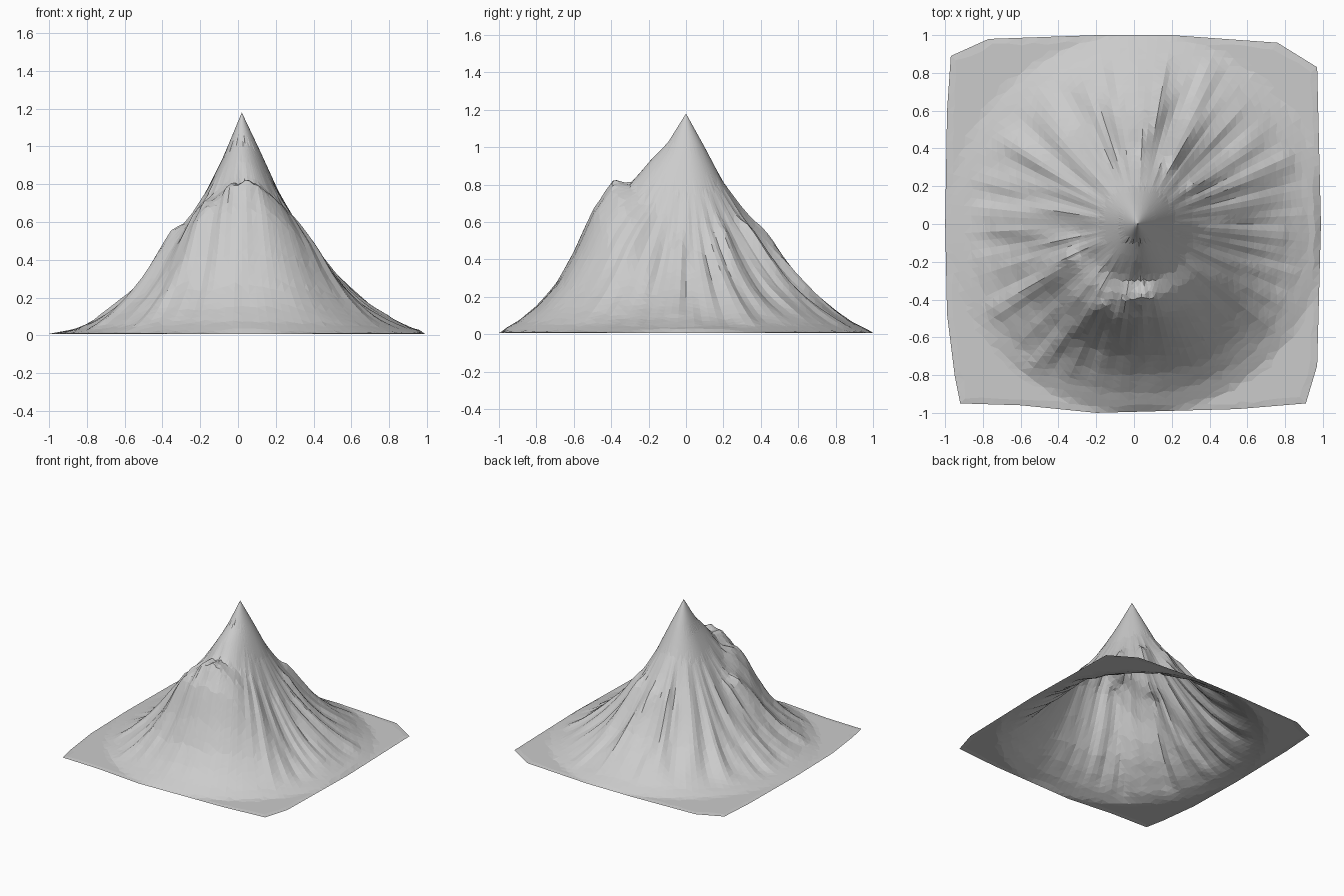
import bpy, bmesh, math, random
from mathutils import Vector, noise

if "Cube" in bpy.data.objects:
    bpy.data.objects.remove(bpy.data.objects["Cube"])

random.seed(4)
PEAK = Vector((0.02, 0.0))
SEGS, RINGS = 120, 30

# Slope profiles: heights at distance 0, 0.1, 0.2 ... from the summit
EAST = [1.18, 0.97, 0.75, 0.58, 0.43, 0.32, 0.23, 0.155, 0.09, 0.04, 0.012]
NORTH = [1.18, 1.0, 0.81, 0.67, 0.55, 0.42, 0.30, 0.21, 0.13, 0.06, 0.012]
WEST = [1.18, 0.94, 0.74, 0.58, 0.44, 0.32, 0.21, 0.13, 0.07, 0.03, 0.012]
SOUTH = [1.18, 1.02, 0.92, 0.81, 0.80, 0.68, 0.46, 0.28, 0.16, 0.07, 0.012]

# Outline of the base sheet, counter-clockwise
OUTLINE = [(0.99, 0), (0.97, 0.83), (0.76, 0.96), (0.2, 1), (-0.2, 1), (-0.77, 0.98),
           (-0.97, 0.89), (-0.99, 0.6), (-1, 0), (-0.99, -0.48), (-0.95, -0.8),
           (-0.92, -0.95), (-0.6, -0.96), (-0.2, -1), (0.55, -0.98), (0.91, -0.95),
           (0.97, -0.75)]

# Main rock spurs: start, end, height
SPURS = [((-0.35, -0.18), (-0.72, -0.46), 0.06), ((-0.17, -0.43), (-0.5, -0.73), 0.05),
         ((0.33, 0.2), (0.8, 0.33), 0.04), ((0.2, 0.35), (0.4, 0.82), 0.04),
         ((0.02, 0.42), (0.25, 0.75), 0.03), ((-0.35, -0.08), (-0.7, -0.04), 0.03),
         ((0.42, -0.05), (0.78, -0.06), 0.03), ((-0.14, 0.4), (-0.26, 0.7), 0.03)]


def sample(table, r):
    t = min(r * 10, len(table) - 1.001)
    i = int(t)
    return table[i] + (table[i + 1] - table[i]) * (t - i)


def edge_distance(d):
    best = 9
    for a, b in zip(OUTLINE, OUTLINE[1:] + OUTLINE[:1]):
        a = Vector(a) - PEAK
        e = Vector(b) - PEAK - a
        den = d.x * e.y - d.y * e.x
        if abs(den) > 1e-9:
            t = (a.x * e.y - a.y * e.x) / den
            u = (a.x * d.y - a.y * d.x) / den
            if t > 0 and -1e-6 <= u <= 1 + 1e-6:
                best = min(best, t)
    return best


def spur_height(p):
    z = 0
    for a, b, h in SPURS:
        a, b = Vector(a), Vector(b)
        e = b - a
        t = max(0, min(1, (p - a).dot(e) / e.length_squared))
        z += h * (1 - 0.6 * t) * math.exp(-((p - a - e * t).length / 0.045) ** 2)
    return z


def height(p):
    v = p - PEAK
    r = v.length
    if r < 1e-6:
        return 1.18
    c, s = v.x / r, v.y / r
    z = c * c * sample(EAST if c > 0 else WEST, r) + s * s * sample(NORTH if s > 0 else SOUTH, r)
    # Erosion gullies on the middle slopes, fading out on the smooth front face
    band = max(0, 1 - ((r - 0.55) / 0.36) ** 2)
    ang = math.atan2(s, c)
    smooth_face = math.exp(-((ang + 1.15) / 0.5) ** 2)
    n = noise.noise(Vector((c * 4.5, s * 4.5, r * 1.6)))
    fine = noise.noise(Vector((c * 9, s * 9, r * 2.5 + 5)))
    z -= band * (1 - 0.8 * smooth_face) * (0.012 + 0.05 * n + 0.035 * fine)
    # Secondary summit on the front shoulder
    z += 0.035 * math.exp(-((p - Vector((0.05, -0.38))).length / 0.06) ** 2)
    return max(0.006, z + spur_height(p))


# Mountain: open radial sheet from the summit to the base outline
bm = bmesh.new()
top = bm.verts.new((PEAK.x, PEAK.y, 1.18))
rings = []
dirs = [Vector((math.cos(2 * math.pi * i / SEGS), math.sin(2 * math.pi * i / SEGS)))
        for i in range(SEGS)]
# Snap the nearest rays to the outline corners
for q in OUTLINE:
    d = (Vector(q) - PEAK).normalized()
    dirs[max(range(SEGS), key=lambda i: dirs[i].dot(d))] = d
reach = [edge_distance(d) for d in dirs]
for k in range(1, RINGS + 1):
    ring = []
    for d, far in zip(dirs, reach):
        f = k / RINGS
        if 2 < k < RINGS:
            f += random.uniform(-0.25, 0.25) / RINGS
        p = PEAK + d * far * f
        z = height(p) if k < RINGS else 0.008
        ring.append(bm.verts.new((p.x, p.y, z)))
    rings.append(ring)
for i in range(SEGS):
    j = (i + 1) % SEGS
    bm.faces.new((top, rings[0][i], rings[0][j]))
    for a, b in zip(rings, rings[1:]):
        bm.faces.new((a[i], b[i], b[j], a[j]))
bmesh.ops.triangulate(bm, faces=bm.faces[:])

mesh = bpy.data.meshes.new("mountain")
bm.to_mesh(mesh)
bm.free()
mountain = bpy.data.objects.new("mountain", mesh)
bpy.context.collection.objects.link(mountain)
